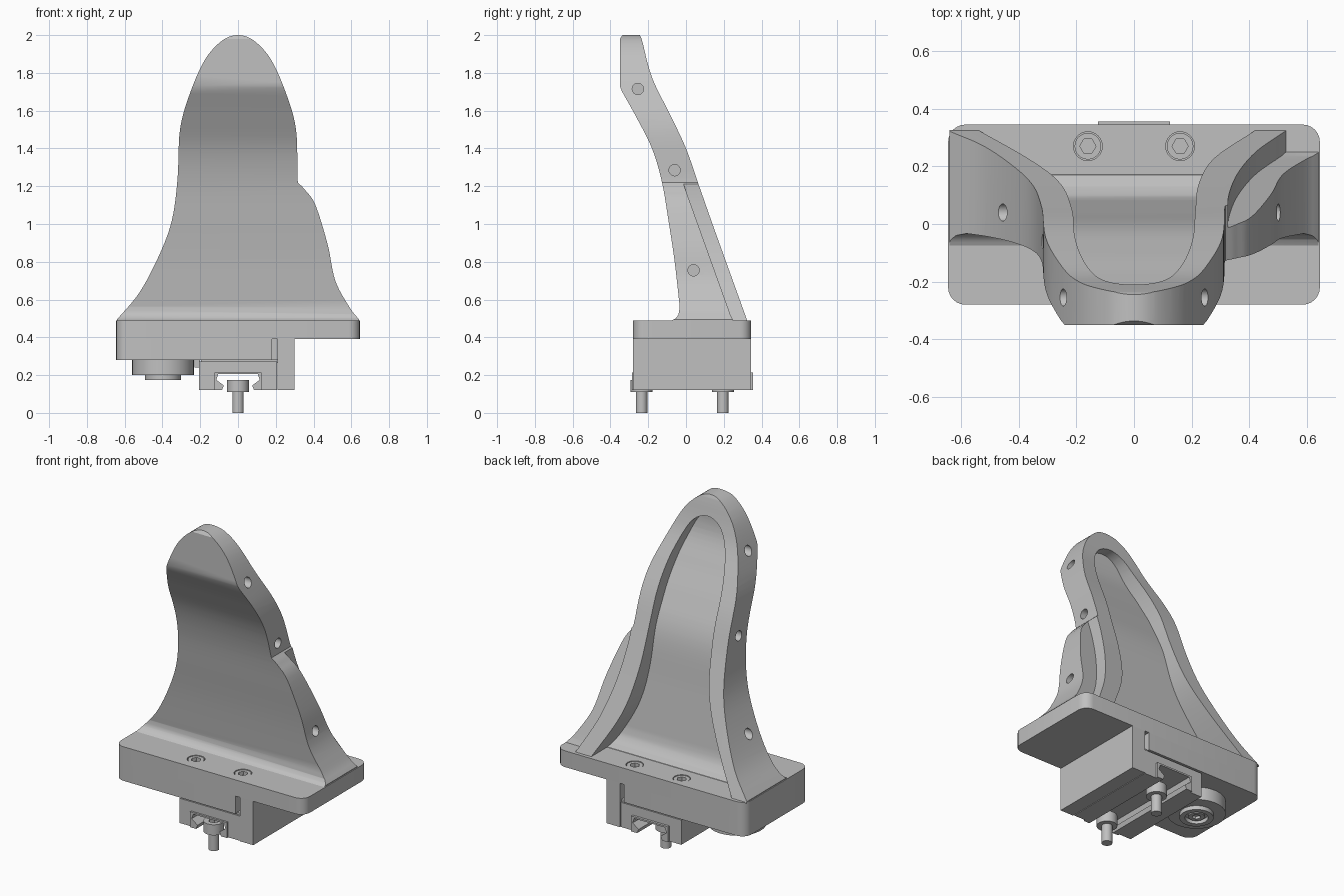
import bpy, bmesh, math
from mathutils import Vector

if "Cube" in bpy.data.objects:
    bpy.data.objects.remove(bpy.data.objects["Cube"], do_unlink=True)

grey = bpy.data.materials.new("grey")
grey.use_nodes = True
COLOUR = (0.53, 0.53, 0.53, 1)
grey.diffuse_color = COLOUR
grey.node_tree.nodes["Principled BSDF"].inputs["Base Color"].default_value = COLOUR
parts = []


def spline(points, steps=6):
    """Smooth curve through the points."""
    p = [Vector(q) for q in points]
    p = [2 * p[0] - p[1]] + p + [2 * p[-1] - p[-2]]
    out = []
    for a, b, c, d in zip(p, p[1:], p[2:], p[3:]):
        for i in range(steps):
            t = i / steps
            out.append(tuple(0.5 * (2 * b + (c - a) * t + (2 * a - 5 * b + 4 * c - d) * t * t
                                    + (3 * b - a - 3 * c + d) * t ** 3)))
    return out + [tuple(points[-1])]


def prism(name, pts, axis, lo, hi, keep=True):
    """Extrude a closed outline along one axis, with normals outward."""
    def place(q, t):
        a, b = q
        return {"x": (t, a, b), "y": (a, t, b), "z": (a, b, t)}[axis]
    bm = bmesh.new()
    ends = [[bm.verts.new(place(q, t)) for q in pts] for t in (lo, hi)]
    bm.faces.new(ends[0][::-1])
    bm.faces.new(ends[1])
    for i in range(len(pts)):
        bm.faces.new((ends[0][i - 1], ends[0][i], ends[1][i], ends[1][i - 1]))
    bm.normal_update()
    if bm.calc_volume(signed=True) < 0:
        bmesh.ops.reverse_faces(bm, faces=bm.faces)
    me = bpy.data.meshes.new(name)
    bm.to_mesh(me)
    bm.free()
    me.materials.append(grey)
    ob = bpy.data.objects.new(name, me)
    bpy.context.scene.collection.objects.link(ob)
    if keep:
        parts.append(ob)
    return ob


def circle(a, b, r, n=32):
    return [(a + r * math.cos(k * math.tau / n), b + r * math.sin(k * math.tau / n)) for k in range(n)]


def rounded(x0, x1, y0, y1, r_left, r_right):
    pts = []
    corners = ((x1, y1, r_right, 0), (x0, y1, r_left, 1), (x0, y0, r_left, 2), (x1, y0, r_right, 3))
    for x, y, r, quarter in corners:
        if not r:
            pts.append((x, y))
            continue
        cx = x - r if x == x1 else x + r
        cy = y - r if y == y1 else y + r
        for k in range(7):
            a = (quarter + k / 6) * math.pi / 2
            pts.append((cx + r * math.cos(a), cy + r * math.sin(a)))
    return pts


def box(x0, x1, z0, z1):
    return [(x0, z0), (x1, z0), (x1, z1), (x0, z1)]


def boolean(ob, cutter, op="DIFFERENCE"):
    m = ob.modifiers.new("cut", "BOOLEAN")
    m.object, m.operation, m.solver = cutter, op, "EXACT"
    bpy.context.view_layer.objects.active = ob
    bpy.ops.object.modifier_apply(modifier=m.name)
    bpy.data.objects.remove(cutter, do_unlink=True)


# Fin: front silhouette crossed with side profile
side = [(.307, 1.5), (.255, 1.69), (.175, 1.87), (.085, 1.97)]
arch = spline([(-.64, .495), (-.52, .64), (-.415, .84), (-.35, 1.02), (-.32, 1.24)]
              + [(-x, z) for x, z in side] + [(0, 2)] + side[::-1] + [(.315, 1.24)])
bump = spline([(.317, 1.22), (.355, 1.18), (.41, 1.1), (.475, .89), (.515, .7), (.59, .56), (.64, .495)])
fin = prism("fin", [(-.64, .485)] + arch + bump + [(.64, .485)], "y", -.6, .6)
front = [(-.09, .46), (-.08, .487), (-.055, .5), (-.04, .52)] + spline(
    [(-.033, .56), (-.06, .8), (-.09, 1), (-.127, 1.22), (-.18, 1.4), (-.26, 1.56), (-.338, 1.7)])
front += [(-.35, 1.73), (-.35, 1.98), (-.33, 2.01)]
back = [(-.25, 2.01), (-.235, 1.98)] + spline(
    [(-.227, 1.95), (-.2, 1.84), (-.165, 1.74), (-.08, 1.57), (0, 1.4), (.07, 1.2), (.14, 1)])
back += [(.32, .5), (.335, .46)]
boolean(fin, prism("profile", front + back, "x", -1, 1, False), "INTERSECT")

# Hollow in the back, leaving a rim
hollow = spline([(-.55, .47), (-.36, .77), (-.255, 1), (-.215, 1.26), (-.205, 1.5), (-.17, 1.68),
                 (-.1, 1.83), (0, 1.88), (.1, 1.83), (.17, 1.68), (.205, 1.5), (.213, 1.26),
                 (.225, 1), (.28, .75), (.43, .47)])
cutter = prism("hollow", hollow, "y", -.6, .6, False)
floor = [(.2, .45), (.17, .492), (.13, .505), (.1, .54)] + spline(
    [(.085, .59), (.04, .9), (-.005, 1.2), (-.09, 1.4), (-.19, 1.59), (-.265, 1.76), (-.275, 1.95)])
boolean(cutter, prism("floor", floor + [(.7, 1.95), (.7, .45)], "x", -1, 1, False), "INTERSECT")
boolean(fin, cutter)

# Valley between the rim and the side flange
valley = spline([(.325, 1.26), (.33, 1.1), (.36, .9), (.42, .7), (.5, .54), (.54, .47)])
cutter = prism("valley", valley + [(.8, .47), (.8, 1.26)], "y", -.6, .6, False)
slope = [(-.045, 1.3), (.235, .52), (.27, .45), (.7, .45), (.7, 1.3)]
boolean(cutter, prism("slope", slope, "x", -1, 1, False), "INTERSECT")
boolean(fin, cutter)

# Holes in both edges
for y, z, x_left, x_right in ((-.255, 1.715, -.25, .25), (-.06, 1.285, -.317, .315), (.04, .755, -.46, .5)):
    for x in (x_left, x_right):
        boolean(fin, prism("hole", circle(y, z, .03, 24), "x", x - .06, x + .06, False))

# Base plate with its deeper half and side block
base = prism("base_plate", rounded(-.645, .645, -.28, .345, .06, .06), "z", .39, .49)
prism("base_lower", rounded(-.645, .18, -.28, .345, .06, 0), "z", .28, .39)
prism("slot_filler", box(.18, .21, .28, .39), "y", -.22, .29)
prism("side_block", box(.21, .3, .12, .39), "y", -.28, .345)

# Sunk screws with hex sockets
for y in (-.18, .27):
    for x in (-.16, .16):
        boolean(base, prism("counterbore", circle(x, y, .05), "z", .46, .6, False))
        screw = prism("socket_screw", circle(x, y, .046), "z", .45, .487)
        boolean(screw, prism("socket", circle(x, y, .028, 6), "z", .465, .6, False))

# Carriage with an open channel, end plates and a narrower neck
half = [(.06, .12), (.085, .12), (.075, .145), (.115, .175), (.105, .205)]
channel = [(-.06, .1)] + [(-x, z) for x, z in half] + half[::-1] + [(.06, .1)]
for name, w, top, y0, y1 in (("carriage", .206, .272, -.275, .34),
                             ("front_end_plate", .125, .215, -.287, -.275),
                             ("back_end_plate", .125, .215, .34, .355)):
    ob = prism(name, box(-w, w, .12, top), "y", y0, y1)
    boolean(ob, prism("channel", channel, "y", -.6, .6, False))
prism("carriage_neck", box(-.195, .21, .265, .285), "y", -.265, .33)
prism("carriage_lip", box(-.23, -.2, .24, .28), "y", -.2, .26)

# Rail bolts
for name, y in (("front_bolt", -.235), ("back_bolt", .195)):
    head = prism(name + "_head", circle(0, y, .058), "z", .11, .175)
    boolean(head, prism("socket", circle(0, y, .03, 6), "z", .14, .3, False))
    prism(name + "_shaft", circle(0, y, .03), "z", 0, .12)

# Round foot under the deep half
X, Y = -.397, .07
prism("foot_disc", circle(X, Y, .163, 48), "z", .2, .28)
ring = prism("foot_ring", circle(X, Y, .095, 40), "z", .175, .21)
boolean(ring, prism("bore", circle(X, Y, .065), "z", .1, .198, False))
stud = prism("foot_stud", circle(X, Y, .045), "z", .182, .21)
boolean(stud, prism("socket", circle(X, Y, .025, 6), "z", .1, .2, False))

# Smooth curved faces, keep edges sharp
bpy.ops.object.select_all(action="DESELECT")
for ob in parts:
    ob.select_set(True)
bpy.context.view_layer.objects.active = fin
bpy.ops.object.shade_smooth_by_angle(angle=math.radians(30))
